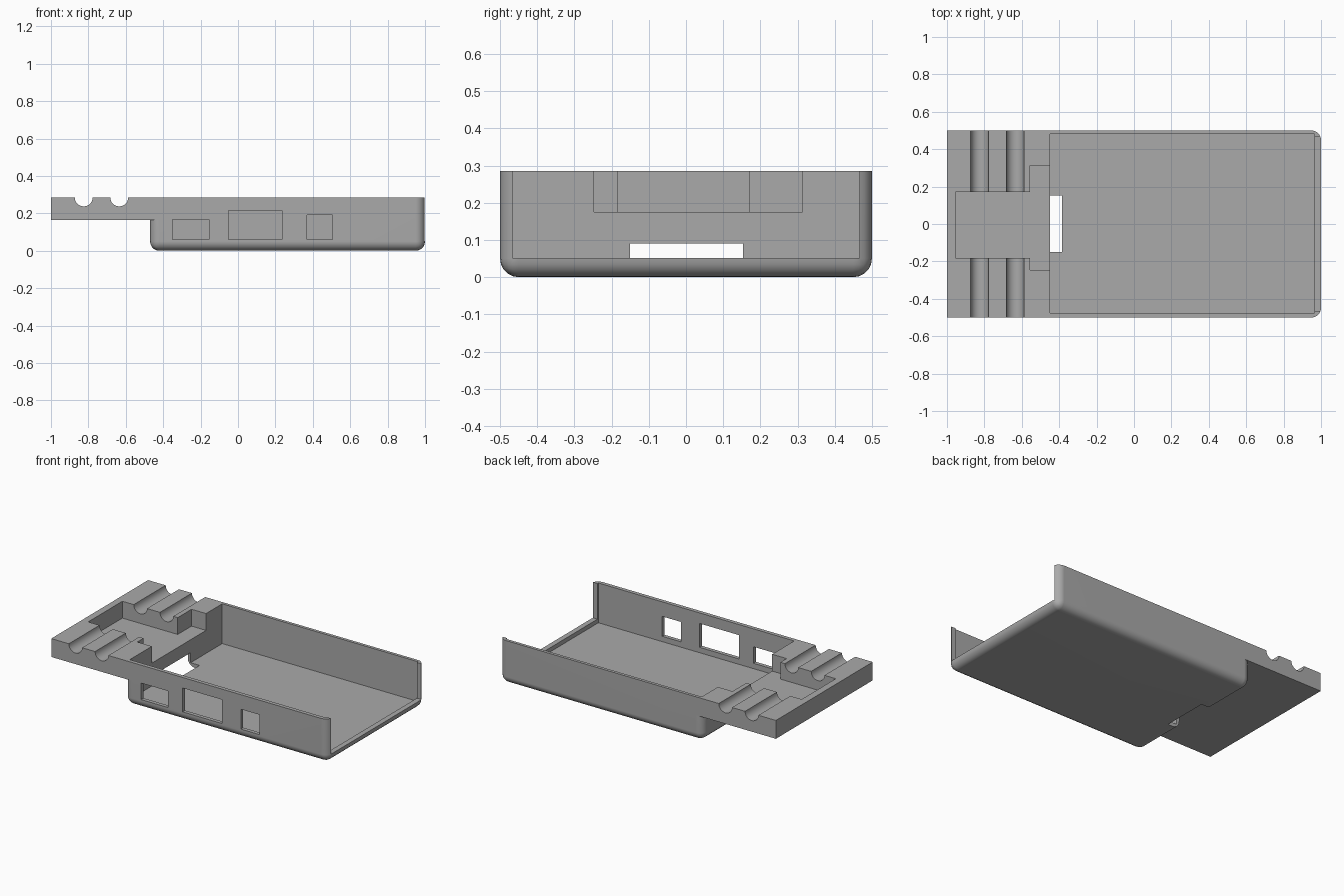
import bpy
import bmesh
import math
from mathutils import Matrix, Vector

default = bpy.data.objects.get("Cube")
if default:
    bpy.data.objects.remove(default, do_unlink=True)

grey = bpy.data.materials.new("plain grey")
grey.use_nodes = True
GREY = (0.4, 0.4, 0.4, 1)
grey.diffuse_color = GREY
grey.node_tree.nodes["Principled BSDF"].inputs["Base Color"].default_value = GREY

TOP = 0.285
ABOVE = 0.4


def make_object(name, bm):
    bmesh.ops.recalc_face_normals(bm, faces=bm.faces)
    mesh = bpy.data.meshes.new(name)
    bm.to_mesh(mesh)
    bm.free()
    mesh.materials.append(grey)
    obj = bpy.data.objects.new(name, mesh)
    bpy.context.collection.objects.link(obj)
    return obj


def box(name, xs, ys, zs, radius=0, open_end=False):
    """Box from ranges; radius rounds the upright and bottom edges.
    open_end leaves the +x end square."""
    bm = bmesh.new()
    bmesh.ops.create_cube(bm, size=1)
    for v in bm.verts:
        v.co = Vector([r[0] if c < 0 else r[1] for c, r in zip(v.co, (xs, ys, zs))])
    if radius:
        edges = []
        for e in bm.edges:
            a, b = (v.co for v in e.verts)
            at_top = min(a.z, b.z) > zs[0]
            at_end = min(a.x, b.x) == max(a.x, b.x) and a.x > sum(xs) / 2
            if not at_top and not (open_end and at_end):
                edges.append(e)
        bmesh.ops.bevel(bm, geom=edges, offset=radius, offset_type='OFFSET',
                        segments=5, profile=0.5, affect='EDGES', clamp_overlap=True)
    return make_object(name, bm)


def groove(name, x):
    """Round bar lying along y, used to cut a channel."""
    bm = bmesh.new()
    bmesh.ops.create_cone(bm, cap_ends=True, segments=24, radius1=0.048,
                          radius2=0.048, depth=1.2)
    turn = Matrix.Rotation(math.pi / 2, 4, 'X')
    bmesh.ops.transform(bm, verts=bm.verts, matrix=Matrix.Translation((x, 0, TOP)) @ turn)
    return make_object(name, bm)


def combine(target, other, operation):
    bpy.context.view_layer.objects.active = target
    mod = target.modifiers.new(operation.lower(), 'BOOLEAN')
    mod.operation = operation
    mod.solver = 'EXACT'
    mod.object = other
    bpy.ops.object.modifier_apply(modifier=mod.name)
    bpy.data.objects.remove(other, do_unlink=True)


# Deep tray with a shallow shelf joined to its left end
case = box("case_tray", (-0.47, 1), (-0.5, 0.5), (0, TOP), 0.05)
shelf = box("shelf", (-1, -0.4), (-0.5, 0.5), (0.165, TOP), 0.05, open_end=True)
combine(case, shelf, 'UNION')

# Tray interior, open end above a low lip, shelf pocket, and floor slot
cutters = [
    box("cavity", (-0.45, 0.966), (-0.475, 0.48), (0.025, ABOVE), 0.045),
    box("open_end", (0.9, 1.1), (-0.466, 0.467), (0.052, ABOVE)),
    box("pocket", (-0.955, -0.5), (-0.183, 0.17), (0.175, ABOVE)),
    box("pocket_step", (-0.555, -0.43), (-0.247, 0.313), (0.175, ABOVE)),
    box("floor_slot", (-0.52, -0.385), (-0.15, 0.153), (-0.1, 0.09)),
    groove("groove_outer", -0.825),
    groove("groove_inner", -0.635),
]
# Port openings in the front wall
for x0, x1, z1 in ((-0.35, -0.155, 0.168), (-0.05, 0.235, 0.216), (0.37, 0.505, 0.19)):
    cutters.append(box("port", (x0, x1), (-0.6, -0.4), (0.06, z1)))

for cutter in cutters:
    combine(case, cutter, 'DIFFERENCE')

# Smooth rounded edges, crisp cut edges
bpy.ops.object.select_all(action='DESELECT')
case.select_set(True)
bpy.context.view_layer.objects.active = case
bpy.ops.object.shade_smooth_by_angle(angle=math.radians(30))
weighted = case.modifiers.new("weighted_normals", 'WEIGHTED_NORMAL')
weighted.keep_sharp = True
